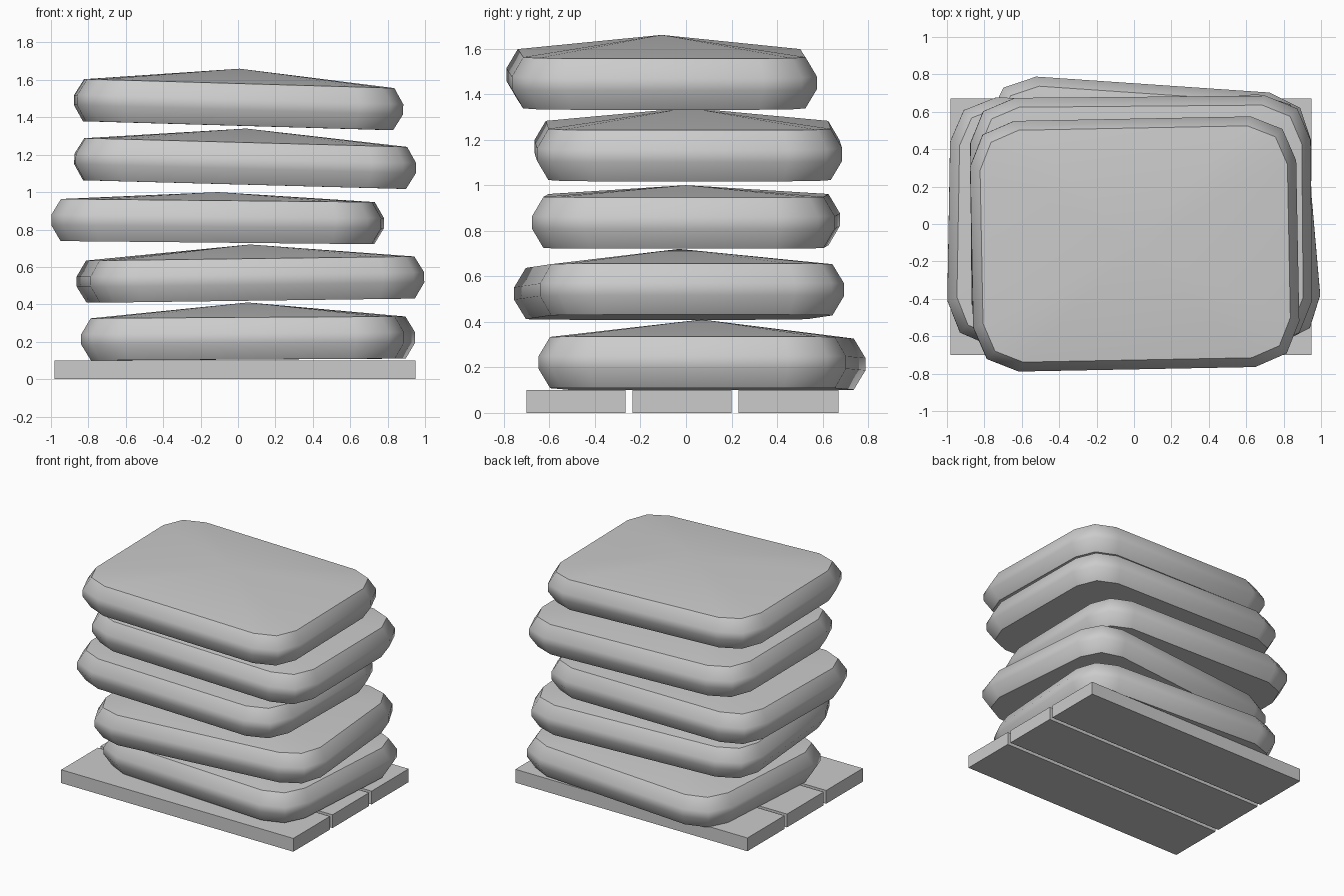
import bpy, bmesh, math
from mathutils import Euler, Vector

if "Cube" in bpy.data.objects:
    bpy.data.objects.remove(bpy.data.objects["Cube"])


def finish(name, bm):
    bmesh.ops.recalc_face_normals(bm, faces=bm.faces[:])
    me = bpy.data.meshes.new(name)
    bm.to_mesh(me)
    bm.free()
    ob = bpy.data.objects.new(name, me)
    bpy.context.collection.objects.link(ob)
    return ob


def plank(name, y0, y1):
    bm = bmesh.new()
    bmesh.ops.create_cube(bm, size=1)
    for v in bm.verts:
        v.co = Vector((v.co.x * 1.93 - 0.015,
                       v.co.y * (y1 - y0) + (y0 + y1) / 2,
                       (v.co.z + 0.5) * 0.10))
    return finish(name, bm)


def outline(hx, hy, r):
    """Rounded rectangle, two segments per corner."""
    pts = []
    for q, (sx, sy) in enumerate([(1, 1), (-1, 1), (-1, -1), (1, -1)]):
        for k in range(3):
            a = math.radians(q * 90 + k * 45)
            pts.append((sx * (hx - r) + r * math.cos(a),
                        sy * (hy - r) + r * math.sin(a)))
    return pts


def sack(name, loc, hx, hy, peak, turn, tilt):
    bm = bmesh.new()
    rings = []
    # side profile: inset and height
    for inset, z in [(0.05, 0), (0, 0.085), (0, 0.14), (0.05, 0.225)]:
        pts = outline(hx - inset, hy - inset, 0.24 - inset * 0.6)
        rings.append([bm.verts.new((x, y, z)) for x, y in pts])
    n = len(rings[0])
    for lo, hi in zip(rings, rings[1:]):
        for i in range(n):
            j = (i + 1) % n
            bm.faces.new((lo[i], lo[j], hi[j], hi[i]))
    # flat underside and domed top
    bm.faces.new(rings[0][::-1])
    top = bm.verts.new((0, 0, peak))
    for i in range(n):
        bm.faces.new((rings[-1][i], rings[-1][(i + 1) % n], top))
    rot = Euler((0, tilt, math.radians(turn))).to_matrix()
    for v in bm.verts:
        v.co = rot @ v.co + Vector(loc)
    ob = finish(name, bm)
    bpy.ops.object.select_all(action='DESELECT')
    ob.select_set(True)
    bpy.context.view_layer.objects.active = ob
    bpy.ops.object.shade_smooth_by_angle(angle=math.radians(40))


# pallet boards
for i, (a, b) in enumerate([(-0.70, -0.265), (-0.235, 0.20), (0.23, 0.67)]):
    plank(f"board_{i + 1}", a, b)

# stacked sacks: location, half sizes, peak height, turn, tilt
sacks = [
    ((0.055, 0.07, 0.105), 0.865, 0.677, 0.305, -3.9, -0.006),
    ((0.068, -0.03, 0.42), 0.895, 0.67, 0.30, 5.0, -0.013),
    ((-0.11, 0.0, 0.73), 0.882, 0.665, 0.27, -1.0, 0.01),
    ((0.035, 0.01, 1.04), 0.91, 0.67, 0.30, 0.5, 0.027),
    ((0.0, -0.107, 1.355), 0.872, 0.67, 0.305, 1.1, 0.029),
]
for i, s in enumerate(sacks):
    sack(f"sack_{i + 1}", *s)
